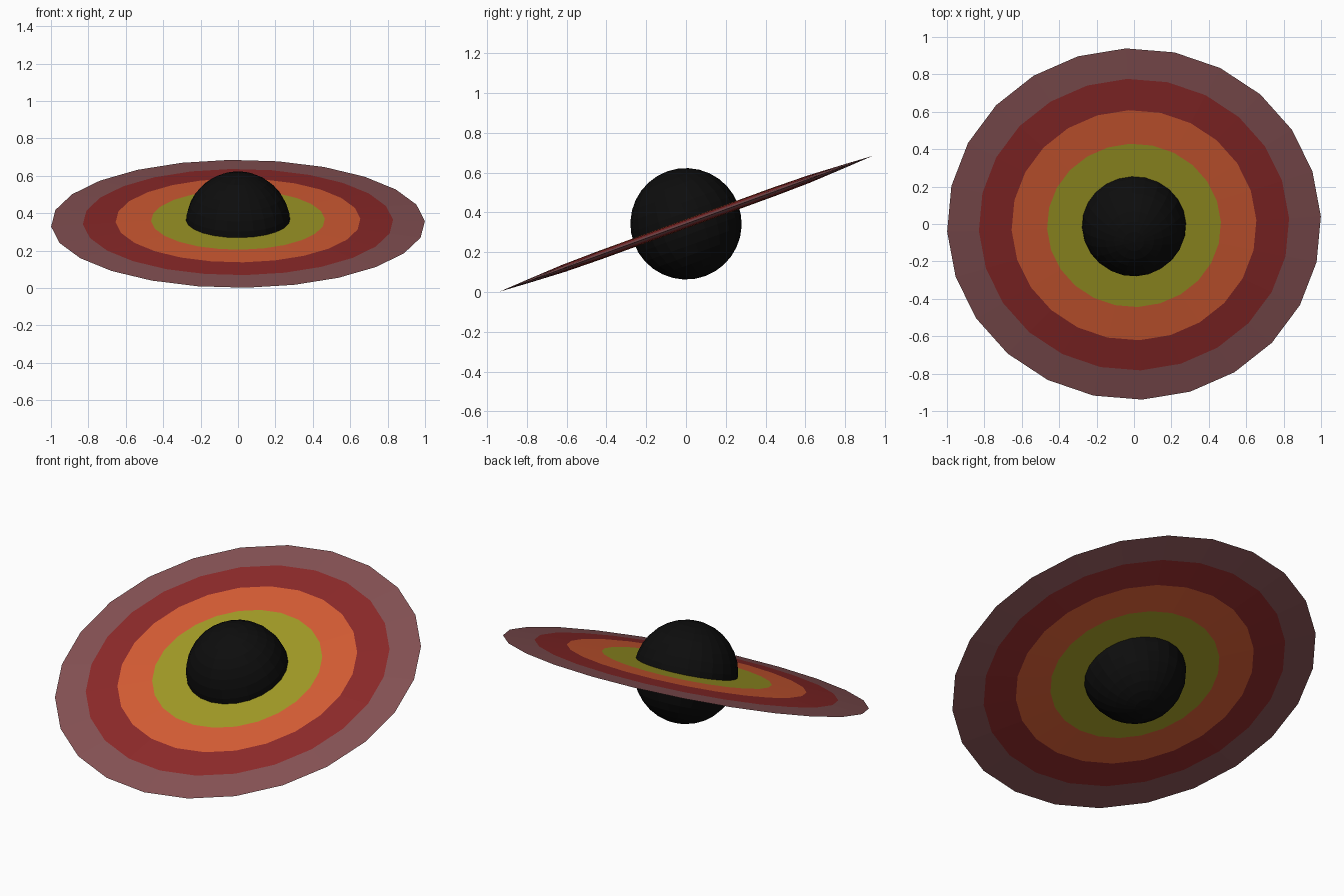
import bpy, bmesh, math
from mathutils import Matrix

if "Cube" in bpy.data.objects:
    bpy.data.objects.remove(bpy.data.objects["Cube"])

SIDES = 24
TILT = math.radians(20)
CENTRE_Z = math.sin(TILT) + 0.001
PLACE = (Matrix.Translation((0, 0, CENTRE_Z))
         @ Matrix.Rotation(TILT, 4, 'X')
         @ Matrix.Rotation(math.radians(2.5), 4, 'Z'))


def finish(name, bm, color):
    bm.transform(PLACE)
    mesh = bpy.data.meshes.new(name)
    bm.to_mesh(mesh)
    bm.free()
    obj = bpy.data.objects.new(name, mesh)
    bpy.context.collection.objects.link(obj)
    mat = bpy.data.materials.new(name + "_color")
    mat.diffuse_color = (*color, 1)
    mat.use_nodes = True
    mat.node_tree.nodes["Principled BSDF"].inputs["Base Color"].default_value = mat.diffuse_color
    mesh.materials.append(mat)


def circle(bm, r, z):
    return [bm.verts.new((r * math.cos(a), r * math.sin(a), z))
            for a in (2 * math.pi * i / SIDES for i in range(SIDES))]


def disk_band(name, inner, outer, color):
    """Upper and lower faces of one coloured band of the lens-shaped disk."""
    bm = bmesh.new()
    for side in (1, -1):
        a = circle(bm, inner[0], side * inner[1])
        b = circle(bm, outer[0], side * outer[1])
        for i in range(SIDES):
            j = (i + 1) % SIDES
            quad = [a[i], b[i], b[j], a[j]]
            bm.faces.new(quad if side > 0 else quad[::-1])
    # close the thin outer rim
    bmesh.ops.remove_doubles(bm, verts=bm.verts, dist=0.0001)
    finish(name, bm, color)


# central dark ball
bm = bmesh.new()
bmesh.ops.create_uvsphere(bm, u_segments=SIDES, v_segments=16, radius=0.28)
finish("central_sphere", bm, (0.004, 0.004, 0.004))

# disk bands: (radius, half thickness), thinning to a sharp rim
profile = [(0.255, 0.022), (0.465, 0.022), (0.655, 0.019), (0.83, 0.010), (1.0, 0.0)]
bands = [("inner_yellow_ring", (0.36, 0.33, 0.02)),
         ("orange_ring", (0.68, 0.11, 0.035)),
         ("red_ring", (0.27, 0.023, 0.023)),
         ("outer_mauve_ring", (0.24, 0.085, 0.09))]
for (name, color), inner, outer in zip(bands, profile, profile[1:]):
    disk_band(name, inner, outer, color)
